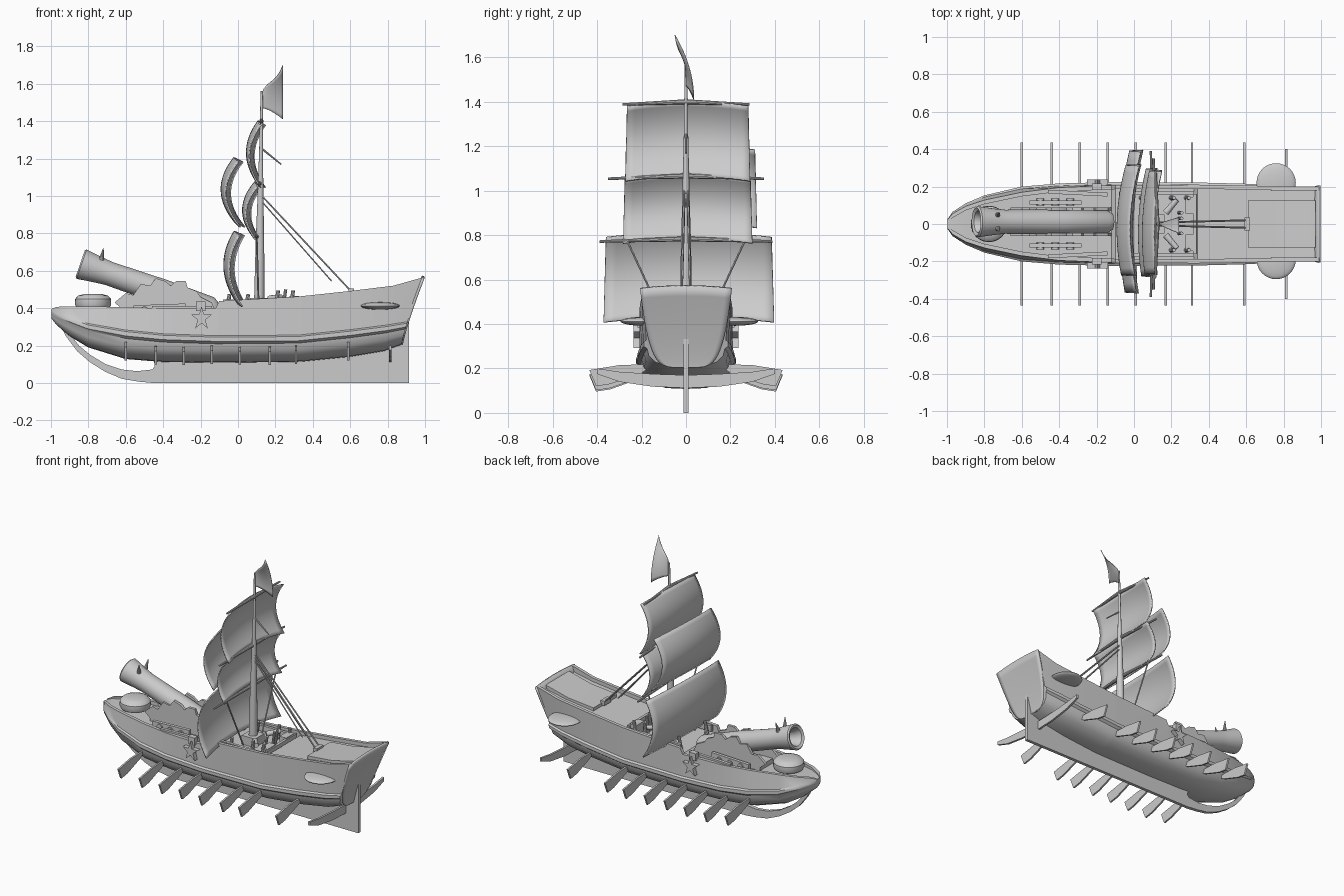
import bpy, bmesh, math, random
from mathutils import Vector, Matrix

if "Cube" in bpy.data.objects:
    bpy.data.objects.remove(bpy.data.objects["Cube"])
random.seed(4)


def finish(bm, name, angle=35):
    bmesh.ops.recalc_face_normals(bm, faces=bm.faces)
    me = bpy.data.meshes.new(name)
    bm.to_mesh(me)
    bm.free()
    ob = bpy.data.objects.new(name, me)
    bpy.context.collection.objects.link(ob)
    bpy.ops.object.select_all(action='DESELECT')
    ob.select_set(True)
    bpy.context.view_layer.objects.active = ob
    bpy.ops.object.shade_smooth_by_angle(angle=math.radians(angle))
    return ob


def prism(name, pts, plane, pos, thick):
    """Outline in the xz or yz plane, given a thickness across it."""
    bm = bmesh.new()
    def put(p, o):
        return (p[0], o, p[1]) if plane == 'xz' else (o, p[0], p[1])
    f = bm.faces.new([bm.verts.new(put(p, pos - thick / 2)) for p in pts])
    r = bmesh.ops.extrude_face_region(bm, geom=[f])
    vec = (0, thick, 0) if plane == 'xz' else (thick, 0, 0)
    bmesh.ops.translate(bm, vec=vec, verts=[v for v in r['geom'] if isinstance(v, bmesh.types.BMVert)])
    return finish(bm, name, 25)


def revolve(name, prof, a, b, n=32):
    """Spin (distance, radius) pairs round the axis from a towards b."""
    bm = bmesh.new()
    vs = [bm.verts.new((r, 0, t)) for t, r in prof]
    es = [bm.edges.new(e) for e in zip(vs, vs[1:])]
    bmesh.ops.spin(bm, geom=vs + es, cent=(0, 0, 0), axis=(0, 0, 1), angle=2 * math.pi, steps=n)
    bmesh.ops.remove_doubles(bm, verts=bm.verts, dist=1e-5)
    q = (Vector(b) - Vector(a)).to_track_quat('Z', 'Y')
    bm.transform(Matrix.Translation(a) @ q.to_matrix().to_4x4())
    return finish(bm, name)


def rod(name, a, b, r1, r2=None, n=10):
    d = (Vector(b) - Vector(a)).length
    return revolve(name, [(0, 0), (0, r1), (d, r1 if r2 is None else r2), (d, 0)], a, b, n)


def box(name, loc, size, rot=0):
    bm = bmesh.new()
    bmesh.ops.create_cube(bm, size=1)
    bm.transform(Matrix.Translation(loc) @ Matrix.Rotation(rot, 4, 'Z') @ Matrix.Diagonal((*size, 1)))
    return finish(bm, name)


def sheet(name, fn, nu, nv, thick):
    """Curved panel from a function of u, v in -1..1."""
    bm = bmesh.new()
    g = [[bm.verts.new(fn(-1 + 2 * i / nu, -1 + 2 * j / nv)) for i in range(nu + 1)] for j in range(nv + 1)]
    for j in range(nv):
        for i in range(nu):
            bm.faces.new((g[j][i], g[j][i + 1], g[j + 1][i + 1], g[j + 1][i]))
    ob = finish(bm, name, 40)
    m = ob.modifiers.new('thickness', 'SOLIDIFY')
    m.thickness, m.offset = thick, 0
    return ob


# Hull: x, wale half-width, rail half-width, rail z, wale z, bottom z, deck drop, stern rake
stations = [
    (-.998, .025, .02, .395, .37, .345, .004, 0), (-.97, .065, .055, .407, .36, .31, .01, 0),
    (-.9, .11, .095, .41, .335, .25, .015, 0), (-.8, .153, .128, .41, .30, .19, .02, 0),
    (-.6, .2, .17, .405, .265, .128, .03, 0), (-.4, .217, .195, .40, .245, .112, .03, 0),
    (-.12, .224, .207, .40, .235, .108, .03, 0), (-.1, .224, .208, .438, .235, .108, .05, 0),
    (.32, .222, .21, .462, .238, .113, .06, 0), (.34, .222, .21, .464, .24, .114, .025, 0),
    (.6, .215, .206, .492, .267, .14, .025, 0), (.78, .205, .2, .52, .292, .17, .025, .05),
    (.875, .19, .2, .565, .31, .205, .04, .115)]
bm = bmesh.new()
rings = []
for x, w, wt, zt, zw, zb, dd, rk in stations:
    h = zw - zb
    wall = min(.022, wt * .4)
    half = [(0, zb), (w * .4, zb + h * .03), (w * .72, zb + h * .22), (w * .88, zb + h * .5),
            (w * .92, zw - h * .2), (w, zw - h * .1), (w, zw + .01), (w * .94, zw + .018),
            (wt, zt), (wt - wall, zt), (wt - wall, zt - dd), (0, zt - dd)]
    ring = half + [(-y, z) for y, z in half[-2:0:-1]]
    rings.append([bm.verts.new((x + rk * ((z - zb) / (zt - zb)) ** 1.2, y, z)) for y, z in ring])
for a, b in zip(rings, rings[1:]):
    for i in range(len(a)):
        k = (i + 1) % len(a)
        bm.faces.new((a[i], a[k], b[k], b[i]))
bm.faces.new(rings[0])
bm.faces.new(rings[-1])
finish(bm, "hull")


# Transom, aft deck, side galleries
def transom(u, v):
    s = ((v + 1) / 2) ** 1.7
    return (.875 + .115 * s ** 1.2, u * .207 * max(s, .002) ** .2, .205 + .367 * s - .012 * u * u * s)
sheet("transom", transom, 14, 14, .014)
prism("aft_deck", [(.61, .44), (.61, .49), (.8, .508), (.97, .55), (.93, .44)], 'xz', 0, .25)
for s in (-1, 1):
    bm = bmesh.new()
    bmesh.ops.create_uvsphere(bm, u_segments=32, v_segments=12, radius=1)
    bm.transform(Matrix.Translation((.76, s * .205 + .015, .412)) @ Matrix.Diagonal((.105, .105, .02, 1)))
    finish(bm, "side_gallery")

# Keel with rudder, and curved ram under the bow
prism("keel", [(-.45, 0), (.915, 0), (.915, .42), (.8, .3), (.7, .2), (-.3, .15), (-.47, .15), (-.45, .12),
               (-.445, .09), (-.46, .07)], 'xz', 0, .022)
prism("ram", [(-.95, .31), (-.92, .25), (-.86, .17), (-.79, .11), (-.71, .06), (-.62, .022), (-.53, .007),
              (-.45, 0), (-.45, .073), (-.54, .063), (-.62, .072), (-.71, .102), (-.79, .15), (-.85, .2),
              (-.89, .25), (-.9, .31)], 'xz', 0, .024)

# Oars on both sides and the long curved stern board
for x in (-.6, -.44, -.29, -.14, .01, .17, .31, .59):
    dz = .015 if abs(x) > .5 else random.uniform(-.01, .006)
    for s in (-1, 1):
        prism("oar", [(s * y, z + dz) for y, z in
                      [(.14, .205), (.3, .2), (.435, .178), (.405, .105), (.34, .115), (.2, .165)]], 'yz', x, .012)
top = [(-.4, .2), (-.3, .185), (-.15, .175), (0, .17), (.15, .175), (.3, .185), (.4, .2)]
prism("stern_board", top + [(.4, .175), (.3, .14), (.15, .118), (0, .112), (-.15, .118), (-.3, .14), (-.4, .175)],
      'yz', .815, .014)

# Great gun on a jagged carriage
A, B = (-.12, .012, .39), (-.835, .012, .635)
revolve("gun_barrel", [(0, 0), (0, .045), (.03, .062), (.3, .068), (.6, .064), (.66, .07), (.72, .078), (.757, .083),
                       (.765, .075), (.757, .058), (.72, .046), (.6, .042), (.6, 0)], A, B, 40)
plate = [(-.66, .43), (-.6, .48), (-.56, .47), (-.52, .53), (-.47, .52), (-.44, .56), (-.39, .545), (-.36, .52),
         (-.33, .545), (-.28, .545), (-.27, .51), (-.22, .49), (-.2, .46), (-.14, .43), (-.12, .38), (-.6, .38)]
for s in (-1, 1):
    prism("carriage_side", plate, 'xz', s * .068 + .012, .018)
    prism("carriage_rail", [(-.56, .37), (-.56, .415), (-.28, .425), (-.28, .37)], 'xz', s * .115, .022)
    for x in (-.5, -.42, -.34):
        rod("carriage_wheel", (x, s * .1, .39), (x, s * .135, .39), .02, n=14)
    rod("muzzle_spike", (-.73, s * .035 + .012, .66), (-.72, s * .05 + .012, .72), .014, .002)
    box("deck_block", (-.2, s * .2, .41), (.05, .035, .05))
    box("gun_port_step", (-.3, s * .165, .4), (.32, .02, .025), s * -.05)
    # Star-shaped anchor hung on the hull side
    star = [(-.195 + r * math.cos(t), .345 + 1.15 * r * math.sin(t)) for t, r in
            ((math.pi * (i / 5 + .5), .058 if i % 2 == 0 else .022) for i in range(10))]
    prism("anchor", star, 'xz', s * .222, .03)
prism("carriage_bed", [(-.62, .36), (-.62, .41), (-.13, .4), (-.13, .36)], 'xz', .012, .15)

# Round capstan at the bow
revolve("bow_capstan", [(0, 0), (0, .09), (.015, .097), (.045, .095), (.062, .08), (.07, .05), (.072, 0)],
        (-.775, 0, .405), (-.775, 0, 1), 32)

# Mast, yards and spar
revolve("mast", [(0, 0), (0, .028), (.35, .023), (.55, .017), (.85, .01), (1.16, .006), (1.16, 0)],
        (.113, 0, .4), (.127, 0, 1.56), 16)
for x, z, hw in ((.125, 1.4, .285), (.115, 1.066, .35), (.1, .783, .39)):
    for s in (-1, 1):
        rod("yard", (x, 0, z), (x - .01, s * hw, z - .012), .012, .006)
rod("gaff", (.125, 0, 1.255), (.232, 0, 1.168), .006, .004)


# Billowing sails: top edge x, bottom edge x, z range, y range, vertical and sideways belly
def sail(name, xt, xb, z0, z1, y0, y1, bv, bh):
    def fn(u, v):
        t = (v + 1) / 2
        y = y0 + (y1 - y0) * (u + 1) / 2
        y *= 1 + .03 * (1 - t)
        return (xb + (xt - xb) * t - bv * (1 - v * v) - bh * (1 - u * u) + .012 * u, y,
                z0 + (z1 - z0) * t - .022 * u * u)
    sheet(name, fn, 16, 16, .008)
sail("top_sail", .135, .135, 1.065, 1.402, -.265, .28, .062, .025)
sail("middle_sail", .12, .11, .785, 1.075, -.275, .29, .06, .028)
sail("fore_upper_sail", .015, .025, .855, 1.205, -.27, .31, .073, .035)
sail("main_sail", .022, .035, .43, .812, -.36, .385, .062, .04)


# Waving flag
def flag(u, v):
    s, t = (u + 1) / 2, (v + 1) / 2
    z0 = 1.47 - .06 * s ** 1.5
    z1 = 1.55 + .1 * s ** .6 + .05 * s ** 5
    z = z0 + (z1 - z0) * t
    return (.127 + .113 * s, s * (.035 - .085 * t ** 2), z)
sheet("flag", flag, 10, 10, .004)

# Rigging
for s in (-1, 1):
    rod("stay", (.128, s * .008, 1.0), (.605, s * .02, .49), .005, n=6)
    rod("inner_stay", (.128, s * .006, .97), (.5, s * .018, .545), .004, n=6)
    rod("shroud", (.1, s * .265, .775), (.11, s * .1, .42), .005, n=6)
box("stay_block", (.605, 0, .49), (.03, .07, .03))

# Midship fittings: coaming, bollards, crates, bench guns
for s in (-1, 1):
    box("coaming", (.12, s * .165, .425), (.4, .018, .04))
    for x in (-.06, .04, .2, .28):
        rod("bollard", (x, s * .14, .39), (x + .015, s * .14, .475 + .02 * (x > .1)), .014, .01)
    box("crate", (.3, s * .1, .43), (.05, .09, .07))
    rod("deck_gun", (.17, s * .06, .45), (.23, s * .13, .46), .018, .014, 12)
box("mast_step", (.113, 0, .425), (.1, .1, .06))
box("hatch_edge", (.325, 0, .445), (.018, .32, .03))
for y in (-.05, .03, .06):
    rod("belaying_pin", (.24, y, .4), (.255, y, .5), .009)
